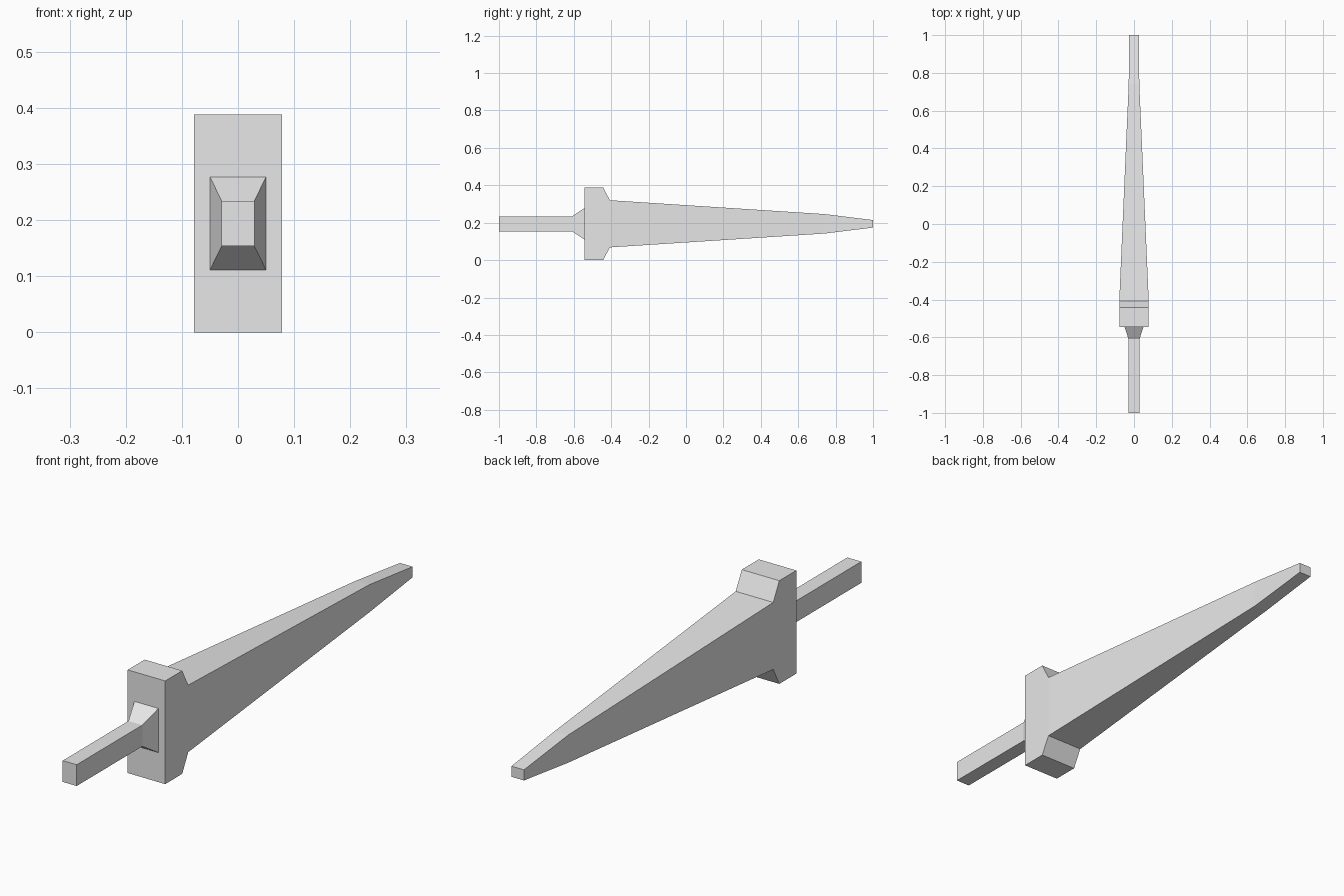
import bpy
import bmesh

cube = bpy.data.objects.get("Cube")
if cube:
    bpy.data.objects.remove(cube, do_unlink=True)

grey = bpy.data.materials.new("light_grey")
grey.use_nodes = True
grey.diffuse_color = (0.8, 0.8, 0.8, 1)
grey.node_tree.nodes["Principled BSDF"].inputs["Base Color"].default_value = (0.8, 0.8, 0.8, 1)

MID_Z = 0.194


def loft(name, sections):
    """Skin rectangular sections (y, half width, half height) along y."""
    bm = bmesh.new()
    rings = []
    for y, w, h in sections:
        corners = ((-w, -h), (w, -h), (w, h), (-w, h))
        rings.append([bm.verts.new((x, y, MID_Z + z)) for x, z in corners])
    for a, b in zip(rings, rings[1:]):
        for i in range(4):
            j = (i + 1) % 4
            bm.faces.new((a[i], a[j], b[j], b[i]))
    bm.faces.new(rings[0])
    bm.faces.new(rings[-1])
    bmesh.ops.recalc_face_normals(bm, faces=bm.faces)
    mesh = bpy.data.meshes.new(name)
    bm.to_mesh(mesh)
    bm.free()
    mesh.materials.append(grey)
    obj = bpy.data.objects.new(name, mesh)
    bpy.context.collection.objects.link(obj)
    return obj


# Grip with a flared collar against the guard
loft("handle", [(-1, 0.029, 0.04), (-0.61, 0.029, 0.04), (-0.544, 0.05, 0.083)])

# Guard block chamfering into the long tapered blade
loft("guard_and_blade", [
    (-0.544, 0.078, 0.194),
    (-0.443, 0.078, 0.194),
    (-0.407, 0.078, 0.126),
    (0.74, 0.028, 0.052),
    (1, 0.026, 0.02),
])
